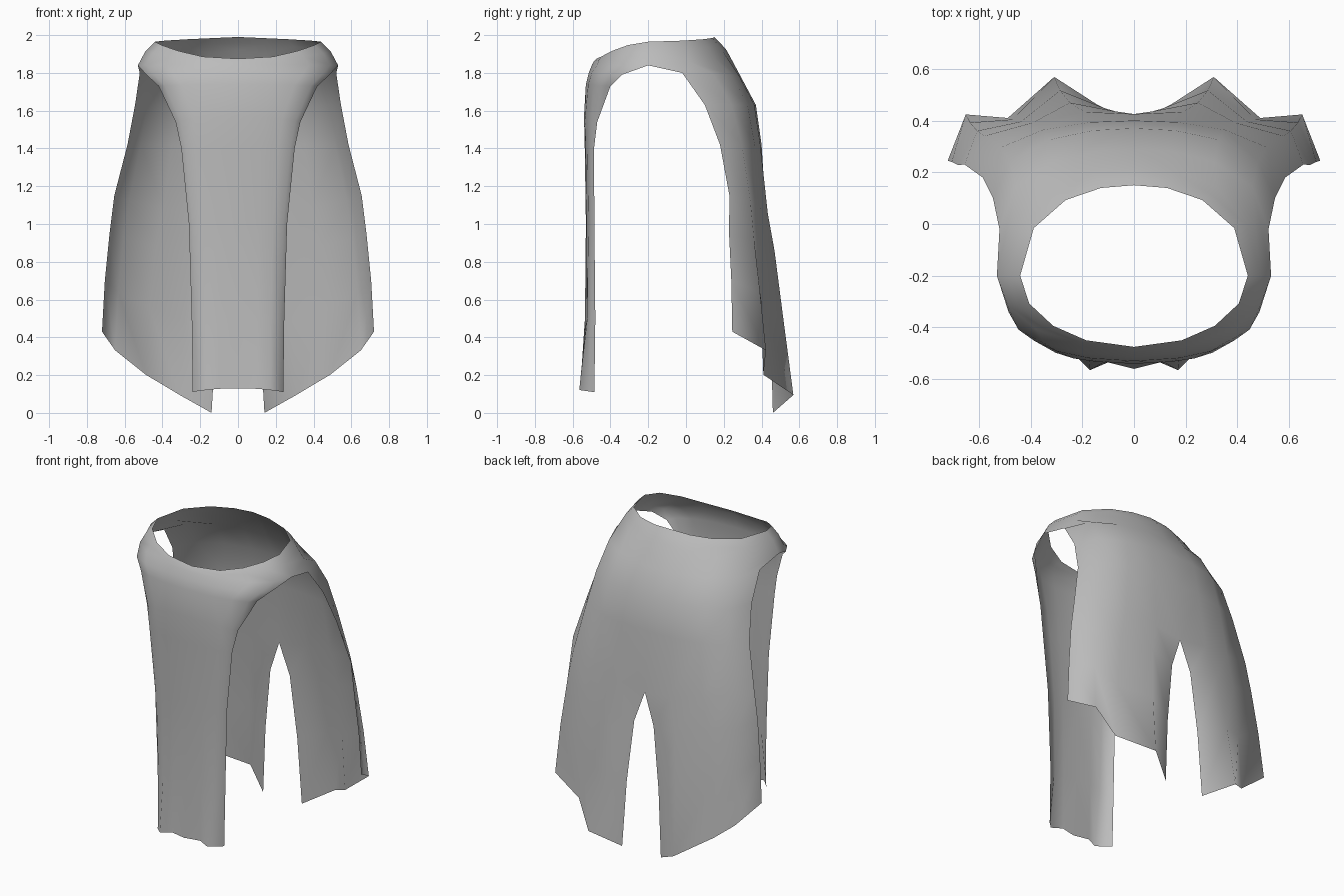
import bpy, bmesh

cube = bpy.data.objects.get("Cube")
if cube:
    bpy.data.objects.remove(cube)

cloth = bpy.data.materials.new("grey_cloth")
cloth.use_nodes = True
grey = (0.5, 0.5, 0.5, 1)
cloth.diffuse_color = grey
cloth.node_tree.nodes["Principled BSDF"].inputs["Base Color"].default_value = grey

# Shoulder line, shared by both panels from the neck out to the arm opening
shoulder = [(.44, -.2, 1.965), (.49, -.2, 1.915), (.53, -.2, 1.84)]

# Each panel: middle line, side line, fold strength per row
back_middle = [(0, .15, 1.99), (0, .18, 1.96), (0, .215, 1.92), (0, .29, 1.78),
               (0, .37, 1.63), (0, .40, 1.42), (0, .425, 1.03),
               (.07, .435, .83), (.115, .448, .43), (.14, .46, 0)]
back_side = shoulder + [(.52, -.02, 1.8), (.545, .1, 1.63), (.585, .18, 1.42),
                        (.655, .23, 1.15), (.68, .228, .95), (.705, .24, .7),
                        (.72, .245, .43)]
back_strength = [0, 0, 0, 0, 0, 0, .12, .35, .65, 1]

front_middle = [(0, -.475, 1.875), (0, -.487, 1.862), (0, -.497, 1.845),
                (0, -.515, 1.8), (0, -.53, 1.74), (0, -.54, 1.57), (0, -.536, 1.4),
                (0, -.53, 1), (0, -.535, .5), (0, -.56, .13)]
front_side = shoulder + [(.485, -.34, 1.79), (.42, -.4, 1.73), (.33, -.47, 1.54),
                         (.3, -.487, 1.4), (.26, -.485, 1), (.245, -.48, .5),
                         (.24, -.485, .11)]
front_strength = [0, 0, 0, 0, 0, 0, 0, 0, .15, 1]


def add_panel(bm, middle, side, strength, columns, power, flip):
    """Sweep rounded rows from the middle line to the side line, with folds."""
    rows = []
    for p, q, s in zip(middle, side, strength):
        row = []
        for t, height, fold in columns:
            bow = max(0, 1 - t ** power) ** (1 / power)
            row.append(bm.verts.new((p[0] + (q[0] - p[0]) * t,
                                     q[1] + (p[1] - q[1]) * bow + fold * s,
                                     p[2] + (q[2] - p[2]) * height)))
        rows.append(row)
    for a, b in zip(rows, rows[1:]):
        for i in range(len(a) - 1):
            corners = [a[i], b[i], b[i + 1], a[i + 1]]
            bm.faces.new(corners[::-1] if flip else corners)


# Columns: distance across, height blend, fold depth
back_columns = [(0, 0, 0), (.29, .22, .115), (.6, .47, -.015), (.88, .77, .065), (1, 1, 0)]
front_columns = [(0, 0, 0), (.42, .12, .018), (.71, .45, -.027), (.92, .8, 0), (1, 1, 0)]

bm = bmesh.new()
add_panel(bm, back_middle, back_side, back_strength, back_columns, 2.2, True)
add_panel(bm, front_middle, front_side, front_strength, front_columns, 2, False)
bmesh.ops.remove_doubles(bm, verts=bm.verts, dist=.001)
mesh = bpy.data.meshes.new("draped_tabard")
bm.to_mesh(mesh)
bm.free()
mesh.materials.append(cloth)
tabard = bpy.data.objects.new("draped_tabard", mesh)
bpy.context.collection.objects.link(tabard)

# Mirror the right half; the back slit stays open
mirror = tabard.modifiers.new("mirror", 'MIRROR')
mirror.use_clip = True
mirror.merge_threshold = .001

bpy.context.view_layer.objects.active = tabard
tabard.select_set(True)
bpy.ops.object.shade_smooth()
